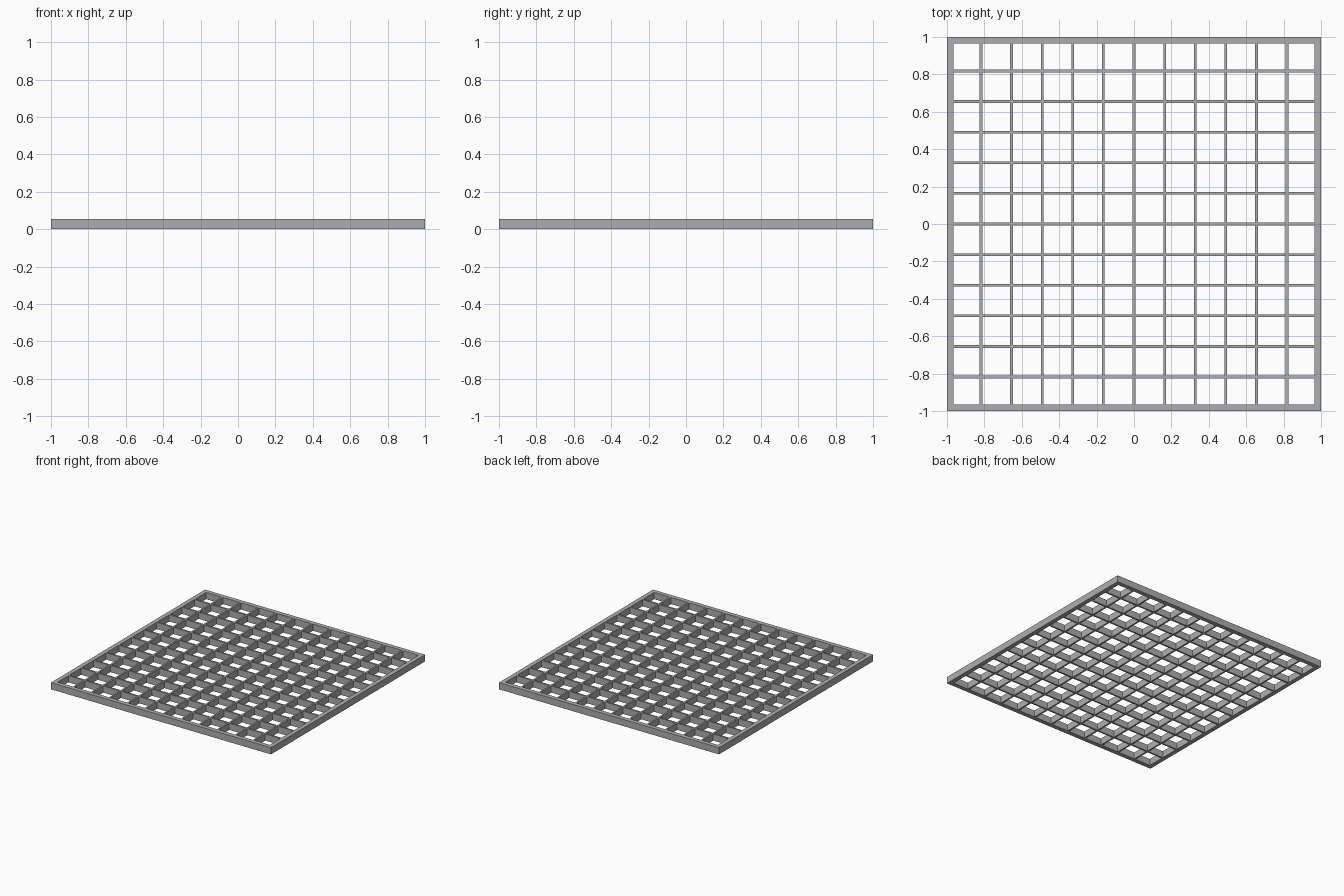
import bpy

if "Cube" in bpy.data.objects:
    bpy.data.objects.remove(bpy.data.objects["Cube"])

HEIGHT = 0.055      # overall height
FRAME = 0.036       # frame wall thickness
BAR = 0.014         # lattice bar thickness
CELLS = 12

steel = bpy.data.materials.new("grey steel")
steel.diffuse_color = (0.42, 0.42, 0.42, 1)
steel.use_nodes = True
steel.node_tree.nodes["Principled BSDF"].inputs["Base Color"].default_value = steel.diffuse_color


def box(name, x0, x1, y0, y1, z0, z1):
    verts = [(x, y, z) for x in (x0, x1) for y in (y0, y1) for z in (z0, z1)]
    faces = [(0, 1, 3, 2), (4, 6, 7, 5), (0, 4, 5, 1),
             (2, 3, 7, 6), (0, 2, 6, 4), (1, 5, 7, 3)]
    me = bpy.data.meshes.new(name)
    me.from_pydata(verts, [], faces)
    me.materials.append(steel)
    ob = bpy.data.objects.new(name, me)
    bpy.context.collection.objects.link(ob)
    return ob


inner = 1 - FRAME

# Outer frame
box("frame_front", -1, 1, -1, -inner, 0, HEIGHT)
box("frame_back", -1, 1, inner, 1, 0, HEIGHT)
box("frame_left", -1, -inner, -inner, inner, 0, HEIGHT)
box("frame_right", inner, 1, -inner, inner, 0, HEIGHT)

# Lattice bars, evenly spaced between the frame centrelines
pitch = (2 - FRAME) / CELLS
for i in range(1, CELLS):
    c = -1 + FRAME / 2 + i * pitch
    a, b = c - BAR / 2, c + BAR / 2
    box(f"long_bar_{i}", a, b, -inner, inner, 0, HEIGHT)
    box(f"cross_bar_{i}", -inner, inner, a, b, 0, HEIGHT)
